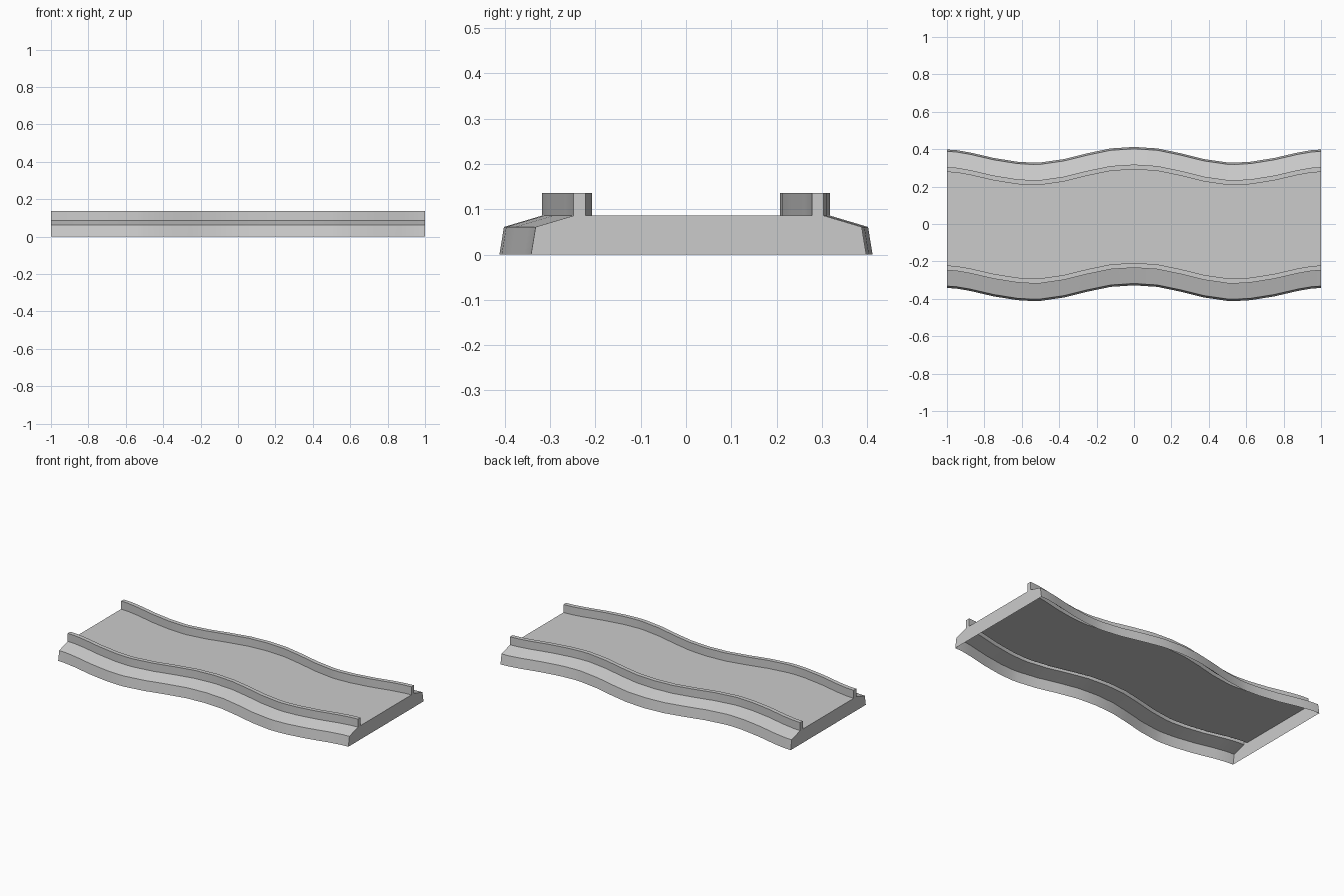
import bpy, bmesh

if "Cube" in bpy.data.objects:
    bpy.data.objects.remove(bpy.data.objects["Cube"])

# Sideways drift of the road centreline, mirrored about x = 0
half = [(0, .042), (.125, .034), (.25, .008), (.375, -.023), (.5, -.041), (.54, -.042),
        (.625, -.037), (.75, -.017), (.875, .012), (.95, .025), (1, .028)]
path = [(-x, c) for x, c in reversed(half[1:])] + half

# Half cross-section (y, z): skirt, sloped shoulder, kerb, deck edge
side = [(.37, 0), (.36, .061), (.276, .086), (.276, .136), (.25, .136), (.25, .086)]
profile = [(-y, z) for y, z in side] + side[::-1]

# Sweep the open-bottomed shell along the path
bm = bmesh.new()
rings = [[bm.verts.new((x, y + c, z)) for y, z in profile] for x, c in path]
for a, b in zip(rings, rings[1:]):
    for i in range(len(profile) - 1):
        bm.faces.new((a[i], a[i + 1], b[i + 1], b[i]))

# End walls
bm.faces.new(rings[0])
bm.faces.new(rings[-1][::-1])
bmesh.ops.recalc_face_normals(bm, faces=bm.faces)
bm.faces.ensure_lookup_table()
deck = bm.faces[5]
if deck.normal.z < 0:
    bmesh.ops.reverse_faces(bm, faces=bm.faces)

mesh = bpy.data.meshes.new("wavy_road")
bm.to_mesh(mesh)
bm.free()
road = bpy.data.objects.new("wavy_road", mesh)
bpy.context.collection.objects.link(road)

# Smooth along the waves, sharp at the profile corners
bpy.context.view_layer.objects.active = road
road.select_set(True)
bpy.ops.object.shade_smooth_by_angle(angle=0.25)
